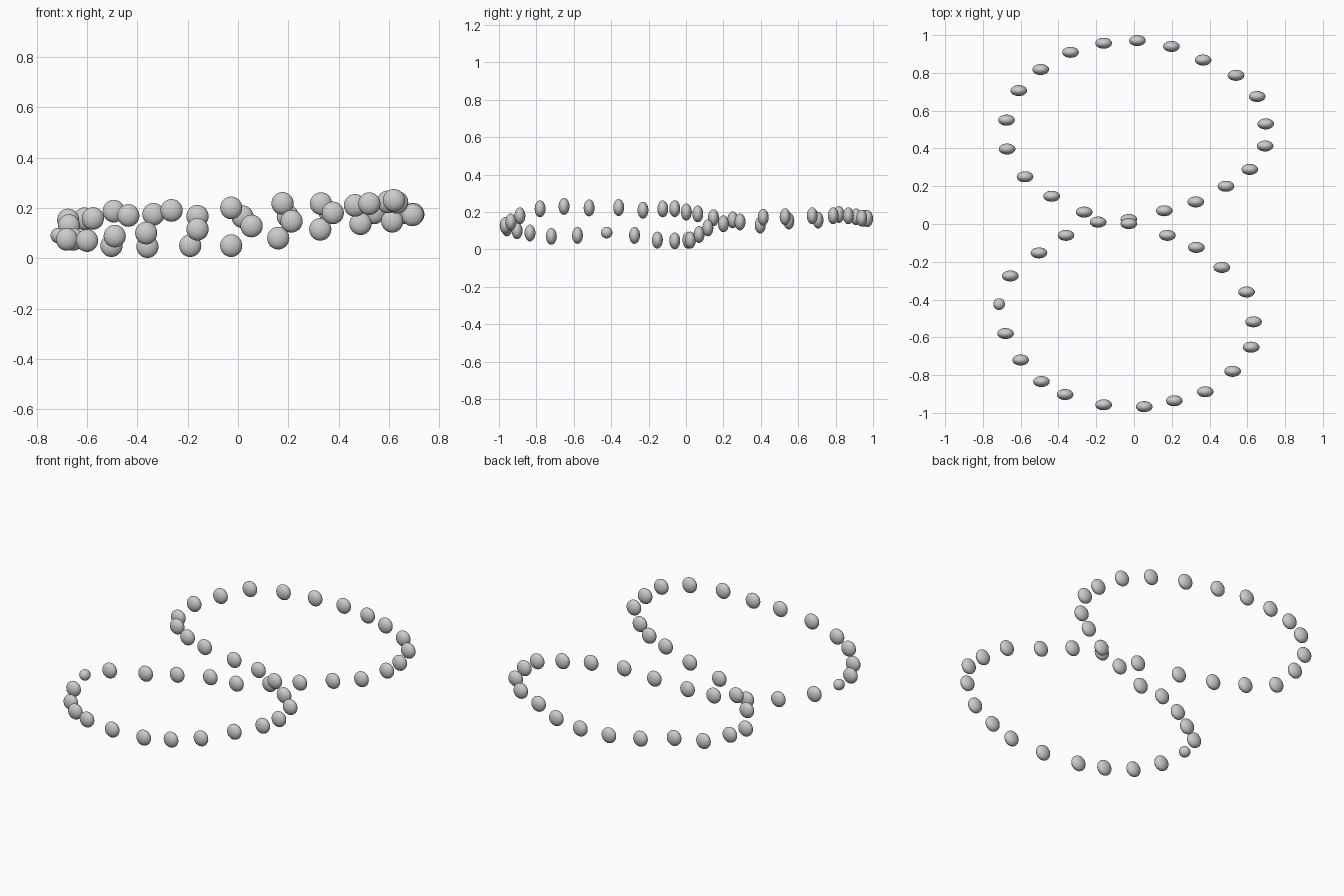
import bpy

# Bead centres along the figure-eight strand (x, y, z)
UPPER_LOOP = [
    (-.19, .01, .05), (-.027, .024, .05), (.16, .07, .08), (.327, .117, .115),
    (.487, .2, .137), (.613, .289, .147), (.694, .413, .172), (.697, .53, .175),
    (.652, .675, .18), (.54, .787, .18), (.366, .868, .18), (.198, .94, .167),
    (.018, .971, .165), (-.161, .957, .167), (-.336, .909, .175), (-.494, .818, .187),
    (-.61, .706, .157), (-.675, .55, .152), (-.672, .397, .13), (-.577, .25, .158),
    (-.436, .147, .17), (-.264, .063, .19),
]
LOWER_LOOP = [
    (-.027, .002, .2), (.177, -.06, .218), (.33, -.124, .217), (.465, -.23, .21),
    (.596, -.36, .224), (.633, -.518, .222), (.62, -.652, .23), (.522, -.78, .217),
    (.377, -.888, .18), (.213, -.936, .147), (.054, -.967, .128), (-.161, -.957, .115),
    (-.365, -.903, .1), (-.49, -.834, .088), (-.6, -.72, .07), (-.68, -.58, .075),
    (-.655, -.275, .075), (-.503, -.153, .05), (-.36, -.06, .046),
]


def make_bead(name, centre, radii):
    bpy.ops.mesh.primitive_uv_sphere_add(segments=32, ring_count=16, radius=1, location=centre)
    bead = bpy.context.object
    bead.name = name
    bead.scale = radii
    bpy.ops.object.shade_smooth()


# Flattened beads, all facing the front
for loop_name, points in (("upper_bead", UPPER_LOOP), ("lower_bead", LOWER_LOOP)):
    for i, centre in enumerate(points):
        make_bead(f"{loop_name}_{i + 1}", centre, (.044, .029, .045))

# Small round closing bead
make_bead("clasp_bead", (-.714, -.424, .09), (.031, .031, .031))
